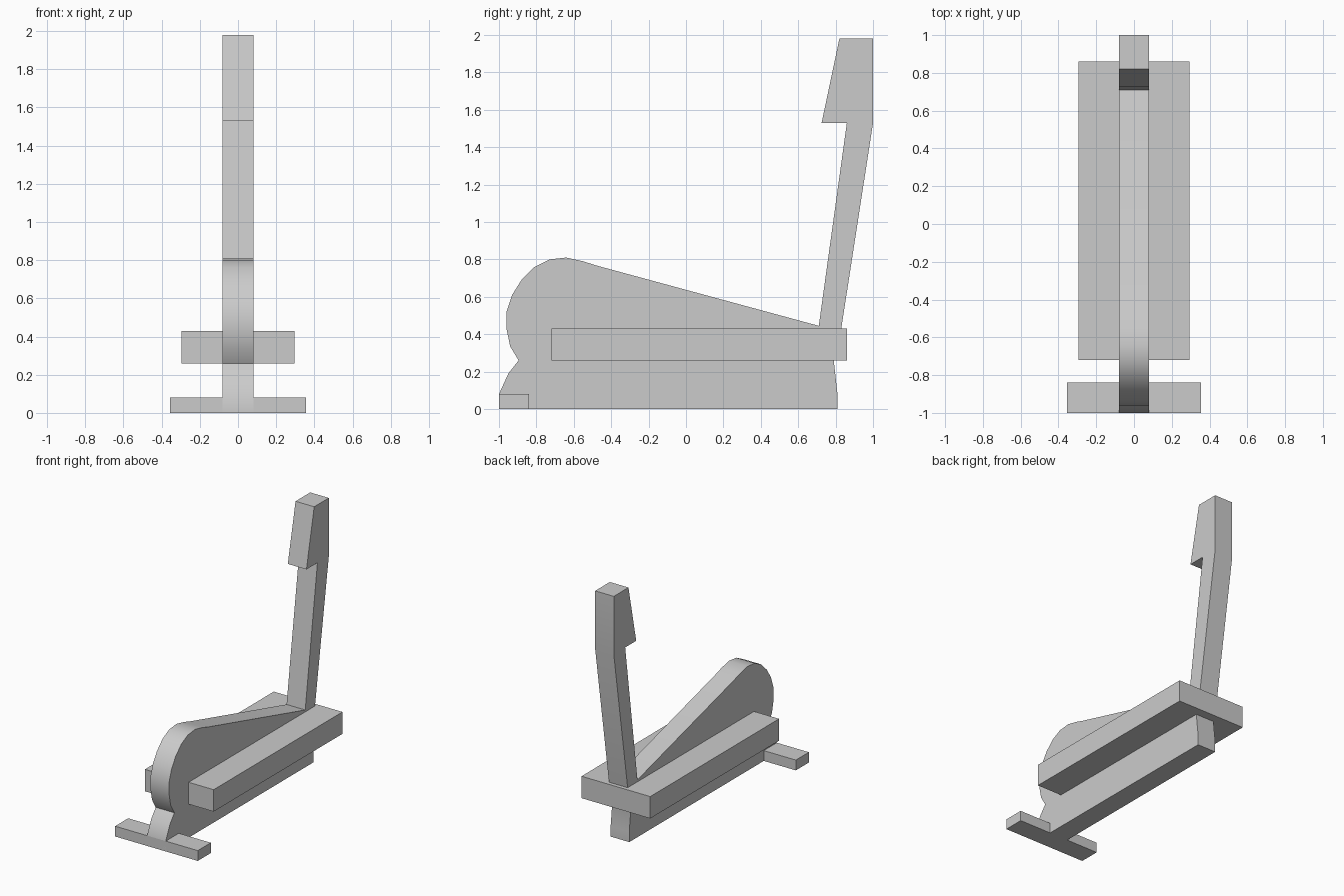
import bpy
import bmesh
import math

cube = bpy.data.objects.get("Cube")
if cube:
    bpy.data.objects.remove(cube, do_unlink=True)

grey = bpy.data.materials.new("light grey")
grey.use_nodes = True
colour = (0.6, 0.6, 0.6, 1)
grey.diffuse_color = colour
grey.node_tree.nodes["Principled BSDF"].inputs["Base Color"].default_value = colour


def extrude_profile(name, points, half_width):
    """Side outline of (y, z) points, extruded evenly to both sides of x = 0."""
    bm = bmesh.new()
    face = bm.faces.new([bm.verts.new((-half_width, y, z)) for y, z in points])
    moved = bmesh.ops.extrude_face_region(bm, geom=[face])["geom"]
    verts = [v for v in moved if isinstance(v, bmesh.types.BMVert)]
    bmesh.ops.translate(bm, vec=(2 * half_width, 0, 0), verts=verts)
    bmesh.ops.recalc_face_normals(bm, faces=bm.faces)
    mesh = bpy.data.meshes.new(name)
    bm.to_mesh(mesh)
    bm.free()
    mesh.materials.append(grey)
    obj = bpy.data.objects.new(name, mesh)
    bpy.context.collection.objects.link(obj)
    bpy.ops.object.select_all(action="DESELECT")
    obj.select_set(True)
    bpy.context.view_layer.objects.active = obj
    bpy.ops.object.shade_smooth_by_angle(angle=math.radians(30))
    return obj


def bar(name, y0, y1, z0, z1, half_width):
    return extrude_profile(name, [(y0, z0), (y1, z0), (y1, z1), (y0, z1)], half_width)


# Body with flared front base, rounded nose and sloping top
extrude_profile("body", [
    (-1, 0), (-1, 0.08), (-0.95, 0.19), (-0.895, 0.26), (-0.94, 0.335),
    (-0.96, 0.43), (-0.96, 0.52), (-0.93, 0.61), (-0.88, 0.69),
    (-0.81, 0.76), (-0.73, 0.8), (-0.64, 0.81), (-0.55, 0.79), (-0.47, 0.765),
    (0.71, 0.445), (0.83, 0.43), (0.79, 0.26), (0.81, 0.08), (0.81, 0)], 0.08)

# Leaning mast with a wedge shaped head
extrude_profile("mast", [
    (0.71, 0.445), (0.86, 1.53), (0.725, 1.53), (0.82, 1.98),
    (1, 1.98), (1, 1.53), (0.83, 0.43)], 0.08)

# Wide side bar and front foot
bar("side_bar", -0.72, 0.86, 0.26, 0.43, 0.295)
bar("front_foot", -1, -0.84, 0, 0.08, 0.355)
